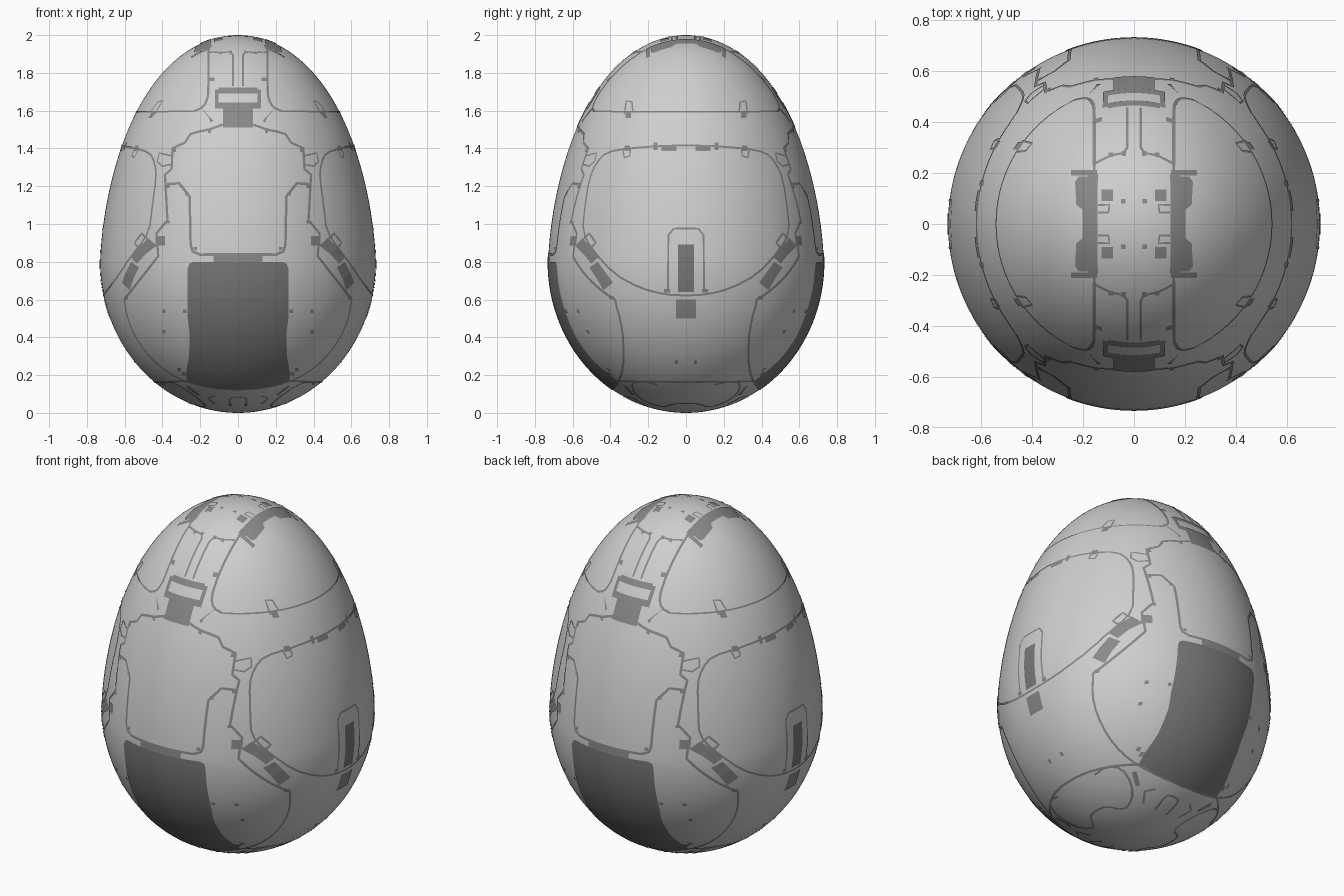
import bpy, bmesh, math
from mathutils import Vector

if "Cube" in bpy.data.objects:
    bpy.data.objects.remove(bpy.data.objects["Cube"])

LIFT = 0.003


def material(name, v):
    m = bpy.data.materials.new(name)
    m.diffuse_color = (v, v, v, 1)
    m.use_nodes = True
    m.node_tree.nodes["Principled BSDF"].inputs["Base Color"].default_value = m.diffuse_color
    return m


SHELL = material("shell light grey", 0.62)
MARK = material("marking grey", 0.25)
DARK = material("panel dark grey", 0.19)


# Egg radius squared at height z, and projections of flat drawings onto the egg
def r2(z):
    t = (z - 0.8) / (1.2 if z > 0.8 else 0.8)
    k = 1 - (0.02 * math.sin(math.pi * t) if t > 0 else 0)
    return (0.73 * k) ** 2 * max(0, 1 - t * t)


def front(x, z):
    return Vector((x, -math.sqrt(max(0, r2(z) - x * x)), z))


def side(y, z):
    return Vector((math.sqrt(max(0, r2(z) - y * y)), y, z))


def cap(x, y, pole):
    lo, hi = 0.8, pole
    for _ in range(40):
        mid = (lo + hi) / 2
        if r2(mid) > x * x + y * y:
            lo = mid
        else:
            hi = mid
    return Vector((x, y, lo))


def top(x, y):
    return cap(x, y, 2.0)


def under(x, y):
    return cap(x, y, 0.0)


def normal(p):
    e = 1e-4
    return Vector((p.x, p.y, -(r2(p.z + e) - r2(p.z - e)) / (4 * e))).normalized()


def subdivide(pts, step=0.03):
    out = [Vector(pts[0])]
    for a, b in zip(pts, pts[1:]):
        a, b = Vector(a), Vector(b)
        n = max(1, math.ceil((b - a).length / step))
        out += [a.lerp(b, i / n) for i in range(1, n + 1)]
    return out


def soften(pts, times):
    pts = [Vector(p) for p in pts]
    for _ in range(times):
        new = [pts[0]]
        for a, b in zip(pts, pts[1:]):
            new += [a.lerp(b, 0.25), a.lerp(b, 0.75)]
        pts = new + [pts[-1]]
    return pts


# A part is drawn in one quarter of the egg and mirrored to the others
class Part:
    def __init__(self, name, mat):
        self.name, self.mat, self.bm = name, mat, bmesh.new()

    def grid(self, rows):
        vs = [[self.bm.verts.new(p) for p in r] for r in rows]
        for a, b in zip(vs, vs[1:]):
            for i in range(len(a) - 1):
                f = self.bm.faces.new((a[i], a[i + 1], b[i + 1], b[i]))
                f.normal_update()
                if f.normal.dot(normal(f.calc_center_median())) < 0:
                    f.normal_flip()

    def strip(self, proj, pts, width=0.012, smooth=0):
        ps = [proj(*p) for p in subdivide(soften(pts, smooth))]
        rows = []
        for i, p in enumerate(ps):
            n = normal(p)
            s = n.cross(ps[min(i + 1, len(ps) - 1)] - ps[max(i - 1, 0)]).normalized() * width / 2
            rows.append((p + n * LIFT - s, p + n * LIFT + s))
        self.grid(rows)

    def patch(self, proj, a, b, n=8):
        rows = []
        for p, q in zip(a, b):
            p, q = Vector(p), Vector(q)
            pts = [proj(*p.lerp(q, i / n)) for i in range(n + 1)]
            rows.append([v + normal(v) * LIFT for v in pts])
        self.grid(rows)

    def box(self, proj, x0, x1, y0, y1):
        ys = [y0 + (y1 - y0) * i / 4 for i in range(5)]
        self.patch(proj, [(x0, y) for y in ys], [(x1, y) for y in ys], 4)

    def dot(self, proj, x, y, s=0.018):
        self.box(proj, x - s / 2, x + s / 2, y - s / 2, y + s / 2)

    def done(self):
        me = bpy.data.meshes.new(self.name)
        self.bm.to_mesh(me)
        self.bm.free()
        me.materials.append(self.mat)
        ob = bpy.data.objects.new(self.name, me)
        bpy.context.collection.objects.link(ob)
        mod = ob.modifiers.new("mirror", 'MIRROR')
        mod.use_axis = (True, True, False)


# Egg shell: a lathe
bm = bmesh.new()
SEG, RINGS = 144, 96
rings = []
for j in range(1, RINGS):
    s = -math.cos(math.pi * j / RINGS)
    z = 0.8 + s * (1.2 if s > 0 else 0.8)
    r = math.sqrt(r2(z))
    rings.append([bm.verts.new((r * math.cos(2 * math.pi * i / SEG), r * math.sin(2 * math.pi * i / SEG), z))
                  for i in range(SEG)])
south, north = bm.verts.new((0, 0, 0)), bm.verts.new((0, 0, 2))
for i in range(SEG):
    k = (i + 1) % SEG
    for a, b in zip(rings, rings[1:]):
        bm.faces.new((a[i], a[k], b[k], b[i]))
    bm.faces.new((south, rings[0][k], rings[0][i]))
    bm.faces.new((north, rings[-1][i], rings[-1][k]))
for f in bm.faces:
    f.smooth = True
me = bpy.data.meshes.new("egg_shell")
bm.to_mesh(me)
bm.free()
me.materials.append(SHELL)
bpy.context.collection.objects.link(bpy.data.objects.new("egg_shell", me))

# Front hatch frame with the block beneath it
p = Part("hatch_frame", MARK)
p.box(front, 0, 0.102, 1.69, 1.72)
p.box(front, 0.102, 0.122, 1.61, 1.71)
p.box(front, 0, 0.102, 1.61, 1.642)
p.box(front, 0, 0.08, 1.51, 1.61)
p.patch(front, [(0.155, 1.57), (0.20, 1.62)], [(0.13, 1.545), (0.145, 1.535)][::-1], 3)
p.done()

# Front door seams
p = Part("front_door_seam", MARK)
p.strip(front, [(0.08, 1.525), (0.15, 1.50), (0.21, 1.487), (0.25, 1.475), (0.28, 1.43), (0.345, 1.40), (0.35, 1.29),
                (0.385, 1.26), (0.372, 1.02), (0.43, 0.95), (0.42, 0.83), (0.60, 0.60)], 0.014)
p.strip(front, [(0.60, 0.60), (0.58, 0.49), (0.535, 0.39), (0.46, 0.29), (0.37, 0.215), (0.27, 0.165),
                (0.14, 0.133), (0, 0.124)], 0.012, 1)
p.strip(front, [(0.375, 1.21), (0.31, 1.215), (0.255, 1.145), (0.25, 0.89), (0.24, 0.855), (0.20, 0.838),
                (0.12, 0.838)], 0.014)
p.strip(front, [(0.35, 1.36), (0.415, 1.375), (0.425, 1.33), (0.40, 1.305), (0.35, 1.315)], 0.009)
p.box(front, 0, 0.13, 0.80, 0.845)
p.box(front, 0.385, 0.435, 0.885, 0.935)
for x, z in [(0.39, 0.54), (0.39, 0.43), (0.28, 0.54), (0.31, 0.23), (0.285, 0.21), (0.225, 0.87), (0.15, 1.49),
             (0.27, 1.16), (0.37, 1.2), (0.335, 1.39), (0.37, 1.01), (0.59, 0.61)]:
    p.dot(front, x, z)
p.done()

# Large dark front panel
p = Part("front_dark_panel", DARK)
edge = subdivide([(0.235, 0.80), (0.257, 0.79), (0.265, 0.765), (0.265, 0.50), (0.255, 0.42), (0.258, 0.30),
                  (0.275, 0.21), (0.27, 0.17), (0.14, 0.135), (0.01, 0.125)])
p.patch(front, [(0, v.y) for v in edge], edge, 12)
p.done()

# Side door seam, its bars and tabs
p = Part("side_door_seam", MARK)
p.strip(side, [(0, 1.415), (-0.14, 1.412), (-0.30, 1.40), (-0.42, 1.38), (-0.475, 1.32), (-0.51, 1.24), (-0.535, 1.08),
               (-0.545, 0.96), (-0.50, 0.87), (-0.38, 0.735), (-0.24, 0.66), (-0.11, 0.627), (0, 0.622)], 0.011, 1)
p.box(side, -0.13, -0.05, 1.385, 1.41)
p.box(side, -0.17, -0.15, 1.39, 1.43)
p.strip(side, [(-0.295, 1.40), (-0.295, 1.36), (-0.325, 1.35), (-0.335, 1.40)], 0.009)
p.dot(side, -0.31, 1.40, 0.03)
p.dot(side, -0.05, 0.27)
p.done()

# Slanted hinge blocks between front and side doors
p = Part("hinge_blocks", MARK)
p.patch(side, [(-0.585, 0.885), (-0.54, 0.84), (-0.50, 0.79)], [(-0.545, 0.925), (-0.50, 0.875), (-0.46, 0.825)])
p.patch(side, [(-0.51, 0.77), (-0.47, 0.71), (-0.435, 0.65)], [(-0.465, 0.80), (-0.425, 0.745), (-0.385, 0.69)])
p.strip(side, [(-0.54, 0.92), (-0.51, 0.95), (-0.475, 0.90), (-0.505, 0.87)], 0.012)
p.done()

# Side vent: arched outline, slot and lower block
p = Part("side_vent_outline", MARK)
p.strip(side, [(0, 0.975), (-0.065, 0.975), (-0.093, 0.94), (-0.095, 0.64)], 0.01)
p.box(side, -0.115, -0.085, 0.637, 0.657)
p.box(side, -0.052, 0, 0.50, 0.60)
p.done()
p = Part("side_vent_slot", DARK)
p.box(side, -0.042, 0, 0.64, 0.89)
p.done()

# Upper side panel seam
p = Part("upper_panel_seam", MARK)
p.strip(side, [(0, 1.593), (-0.25, 1.593), (-0.482, 1.595)], 0.009)
p.strip(front, [(0.235, 1.595), (0.185, 1.615), (0.16, 1.66), (0.155, 1.72), (0.155, 1.91)], 0.013, 1)
p.strip(side, [(-0.28, 1.59), (-0.285, 1.645), (-0.315, 1.65), (-0.325, 1.58)], 0.009)
p.dot(side, -0.305, 1.575, 0.03)
p.box(front, 0.125, 0.16, 1.755, 1.775)
p.done()

# Crown: centre channel, curved seam and small marks
p = Part("crown_seams", MARK)
p.strip(top, [(0.026, -0.455), (0.026, -0.30), (0.04, -0.277), (0.09, -0.268), (0.155, -0.235)], 0.011)
p.strip(top, [(0.155, -0.17), (0.155, -0.28)], 0.012)
p.strip(top, [(0.14, -0.045), (0.10, -0.045), (0.095, -0.075), (0.14, -0.075)], 0.008)
p.dot(top, 0.105, -0.112, 0.045)
p.dot(top, 0.042, -0.088, 0.018)
p.dot(top, 0.04, -0.275)
p.dot(top, 0.09, -0.27)
p.box(top, 0.145, 0.245, -0.21, -0.19)
p.box(top, 0.14, 0.18, -0.195, -0.165)
p.done()
p = Part("crown_side_plates", MARK)
outer = subdivide([(0.20, 0), (0.20, -0.055), (0.225, -0.075), (0.23, -0.165), (0.215, -0.185)])
p.patch(top, [(0.143, v.y) for v in outer], outer)
p.done()

# Underside seams
p = Part("underside_seams", MARK)
p.strip(side, [(0, 0.165), (-0.25, 0.168), (-0.405, 0.17)], 0.013)
p.strip(under, [(0.40, -0.15), (0.39, -0.23), (0.33, -0.29), (0.24, -0.27), (0.18, -0.2), (0.17, -0.12),
                (0.25, -0.07), (0.26, 0)], 0.012, 1)
p.strip(under, [(0, -0.33), (0.035, -0.325), (0.045, -0.30), (0.04, -0.22)], 0.012)
p.strip(under, [(0.12, -0.32), (0.16, -0.28), (0.12, -0.22)], 0.012)
p.patch(under, [(0.26, -0.33), (0.20, -0.29)], [(0.275, -0.31), (0.215, -0.27)], 3)
p.done()
